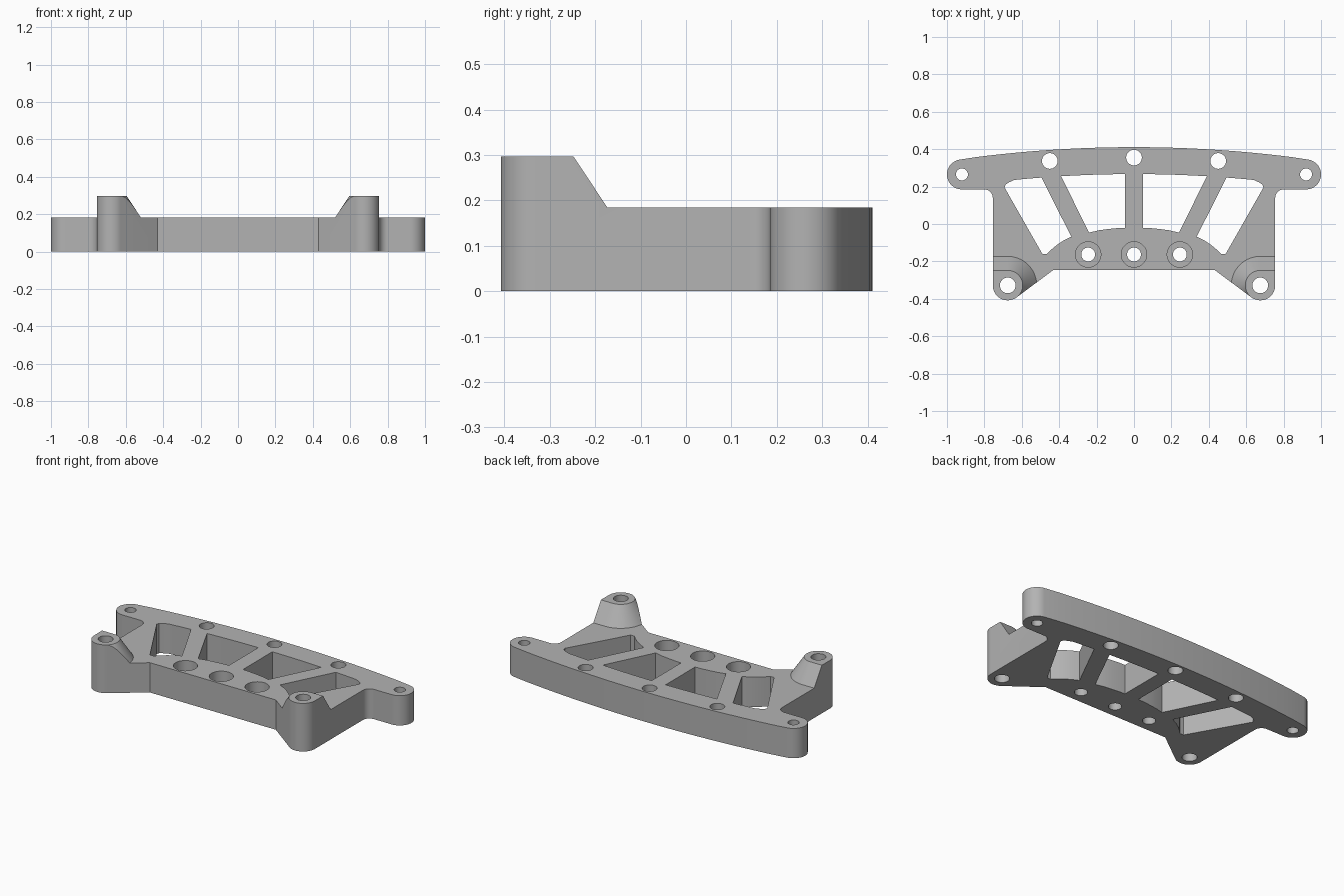
import bpy, bmesh
from math import sin, cos, radians

cube = bpy.data.objects.get("Cube")
if cube:
    bpy.data.objects.remove(cube)

PLATE_Z, BOSS_Z = 0.184, 0.297
BOSS = (0.675, -0.328)

grey = bpy.data.materials.new("light grey")
grey.use_nodes = True
GREY = (0.45, 0.45, 0.45, 1)
grey.diffuse_color = GREY
grey.node_tree.nodes["Principled BSDF"].inputs["Base Color"].default_value = GREY


def arc(cx, cy, r, a0, a1, n=16):
    steps = [radians(a0 + (a1 - a0) * i / n) for i in range(n + 1)]
    return [(cx + r * cos(a), cy + r * sin(a)) for a in steps]


def mirror(pts):
    return [(-x, y) for x, y in reversed(pts)]


def loft(name, low, high, z0, z1):
    """Solid between two matching outlines."""
    bm = bmesh.new()
    a = [bm.verts.new((x, y, z0)) for x, y in low]
    b = [bm.verts.new((x, y, z1)) for x, y in high]
    bm.faces.new(a)
    bm.faces.new(b)
    for i in range(len(a)):
        j = (i + 1) % len(a)
        bm.faces.new((a[i], a[j], b[j], b[i]))
    bmesh.ops.recalc_face_normals(bm, faces=bm.faces)
    mesh = bpy.data.meshes.new(name)
    bm.to_mesh(mesh)
    bm.free()
    mesh.materials.append(grey)
    ob = bpy.data.objects.new(name, mesh)
    bpy.context.collection.objects.link(ob)
    return ob


def prism(name, pts, z0, z1):
    return loft(name, pts, pts, z0, z1)


def combine(target, tool, operation):
    """Apply a boolean and discard the tool."""
    mod = target.modifiers.new("cut", 'BOOLEAN')
    mod.operation, mod.solver, mod.object = operation, 'EXACT', tool
    bpy.context.view_layer.update()
    graph = bpy.context.evaluated_depsgraph_get()
    mesh = bpy.data.meshes.new_from_object(target.evaluated_get(graph))
    target.modifiers.clear()
    target.data = mesh
    bpy.data.objects.remove(tool)


# Slab, larger than the outline that will trim it
bracket = prism("bracket", [(-1.2, -0.6), (1.2, -0.6), (1.2, 0.6), (-1.2, 0.6)], -0.1, PLATE_Z)


# Raised mounts: conical on the inner side, ramped towards the rear
def boss_section(r, side):
    x, y = BOSS
    curve = arc(x, y, r, 90, 225, 24)
    pts = [(0.95, y + r)] + curve + [(curve[-1][0], -0.8), (0.95, -0.8)]
    return pts if side > 0 else mirror(pts)


slope = 0.075 / (BOSS_Z - PLATE_Z)
for side in (1, -1):
    low = boss_section(0.08 + slope * (BOSS_Z - 0.1), side)
    boss = loft("boss", low, boss_section(0.08, side), 0.1, BOSS_Z)
    combine(bracket, boss, 'UNION')

# Outer outline: bowed rear edge, end tabs, fillets, legs, diagonal feet
half = [(0.43, -0.245)]
half += arc(*BOSS, 0.08, 234, 360, 20)
half += arc(0.80, 0.14, 0.045, 180, 90, 10)
half += arc(0.92, 0.265, 0.08, -90, 82, 26)
half += [(x, 0.411 - x * x / 13.4) for x in [0.92 - 0.08 * i for i in range(1, 12)]]
outline = half + [(0, 0.411)] + mirror(half)
combine(bracket, prism("outline", outline, 0, 0.5), 'INTERSECT')


# Windows between the ribs
def rear_curve(x0, x1, n=6):
    xs = [x0 + (x1 - x0) * i / n for i in range(n + 1)]
    return [(x, 0.267 - x * x / 13) for x in xs]


inner = rear_curve(0.048, 0.39) + [(0.24, -0.046), (0.19, -0.034), (0.14, -0.027), (0.09, -0.022), (0.048, -0.02)]
outer = rear_curve(0.495, 0.64) + [(0.67, 0.222), (0.687, 0.21), (0.692, 0.195)]
outer += [(0.49, -0.16), (0.465, -0.16), (0.44, -0.135), (0.41, -0.11), (0.375, -0.087), (0.335, -0.068)]
for window in (inner, outer):
    for pts in (window, mirror(window)):
        combine(bracket, prism("window", pts, -0.2, 0.6), 'DIFFERENCE')


# Through holes and counterbores
def drill(x, y, r, z0=-0.2):
    for s in ((1, -1) if x else (1,)):
        ring = arc(s * x, y, r, 0, 360, 32)[:-1]
        combine(bracket, prism("drill", ring, z0, 0.6), 'DIFFERENCE')


drill(0, 0.355, 0.042)
drill(0.45, 0.337, 0.042)
drill(0.92, 0.265, 0.032)
drill(*BOSS, 0.042)
for x in (0, 0.245):
    drill(x, -0.163, 0.068, 0.07)
    drill(x, -0.163, 0.037)

bpy.ops.object.select_all(action='DESELECT')
bracket.select_set(True)
bpy.context.view_layer.objects.active = bracket
bpy.ops.object.shade_smooth_by_angle(angle=radians(25))
